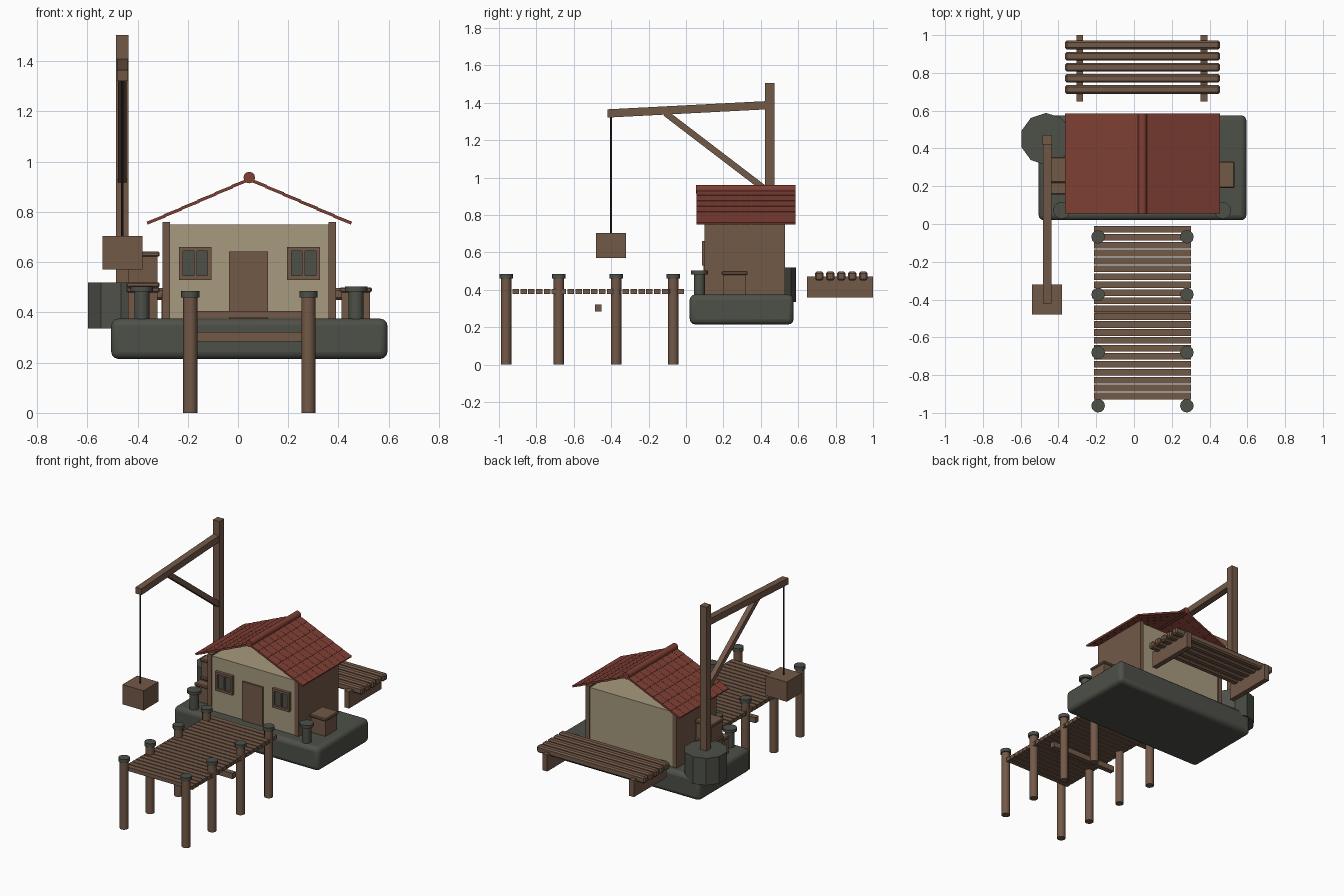
import bpy, math
from mathutils import Vector

cube = bpy.data.objects.get("Cube")
if cube:
    bpy.data.objects.remove(cube, do_unlink=True)


def material(name, r, g, b):
    m = bpy.data.materials.new(name)
    m.use_nodes = True
    m.diffuse_color = (r, g, b, 1)
    m.node_tree.nodes["Principled BSDF"].inputs["Base Color"].default_value = (r, g, b, 1)
    return m


WOOD = material("brown wood", .17, .10, .064)
PLASTER = material("beige plaster", .39, .325, .21)
TILE = material("red tile", .21, .05, .034)
STONE = material("dark grey stone", .075, .08, .065)
ROPE = material("dark rope", .025, .023, .02)


def finish(name, mat, bevel=0, segments=1):
    ob = bpy.context.object
    ob.name = name
    ob.data.materials.append(mat)
    if bevel:
        mod = ob.modifiers.new("Bevel", "BEVEL")
        mod.width, mod.segments = bevel, segments
    return ob


def box(name, x, y, z, mat, bevel=0, segments=1):
    """Box from (min, max) pairs on each axis."""
    bpy.ops.mesh.primitive_cube_add(size=1, location=[sum(p) / 2 for p in (x, y, z)])
    ob = bpy.context.object
    ob.scale = [p[1] - p[0] for p in (x, y, z)]
    bpy.ops.object.transform_apply(location=False, rotation=False, scale=True)
    return finish(name, mat, bevel, segments)


def rod(name, x, y, z, radius, mat, sides=12, smooth=True):
    """Upright cylinder between the two heights in z."""
    bpy.ops.mesh.primitive_cylinder_add(vertices=sides, radius=radius, depth=z[1] - z[0],
                                        location=(x, y, sum(z) / 2))
    ob = finish(name, mat)
    if smooth:
        bpy.ops.object.shade_smooth_by_angle(angle=math.radians(35))
    return ob


def beam(name, start, end, width, mat):
    """Square timber between two points."""
    a, b = Vector(start), Vector(end)
    ob = box(name, (-width / 2, width / 2), (-width / 2, width / 2),
             (-(b - a).length / 2, (b - a).length / 2), mat)
    ob.location = (a + b) / 2
    ob.rotation_euler = (-math.atan2((b - a).y, (b - a).z), 0, 0)
    return ob


def crate(name, x, y, z):
    box(name, x, y, (z[0], z[1] - .02), WOOD)
    box(name + "_lid", (x[0] - .008, x[1] + .008), (y[0] - .008, y[1] + .008),
        (z[1] - .02, z[1]), WOOD, .005)


# Stone island
base = box("stone_base", (-.505, .595), (.02, .575), (.215, .375), STONE, .028, 3)
bpy.ops.object.shade_smooth_by_angle(angle=math.radians(35))

# House walls and timber ends
box("house_walls", (-.27, .36), (.106, .524), (.375, .75), PLASTER)
for side, x in (("right", -.30), ("left", .36)):
    box(side + "_timber_wall", (x, x + .03), (.10, .53), (.375, .76), WOOD)
box("door", (-.035, .12), (.094, .108), (.375, .642), WOOD)

# Windows
for side, cx in (("right", -.17), ("left", .261)):
    box(side + "_window_pane", (cx - .052, cx + .052), (.099, .107), (.545, .645), STONE)
    for i, s in enumerate((-1, 1)):
        x, z = cx + s * .057, .595 + s * .057
        box(f"{side}_window_jamb_{i}", (x - .008, x + .008), (.086, .107), (.53, .66), WOOD)
        box(f"{side}_window_rail_{i}", (cx - .05, cx + .05), (.086, .107), (z - .008, z + .008), WOOD)
    box(side + "_window_mullion", (cx - .006, cx + .006), (.088, .107), (.54, .65), WOOD)

# Tiled roof: each slope is a grid of thin overlapping tiles
RIDGE_X, RIDGE_Z, HALF, DROP = .045, .93, .405, .175
ROWS, COLS = 6, 9
slope = math.atan2(DROP, HALF)
length = math.hypot(DROP, HALF) / ROWS
pitch = .53 / COLS
for side, s in (("right", -1), ("left", 1)):
    for r in range(ROWS):
        t = (r + .5) / ROWS
        for c in range(COLS):
            y = .055 + pitch * (c + .5)
            ob = box(f"{side}_roof_tile", (-length * .52, length * .52),
                     (-pitch * .49, pitch * .49), (-.006, .006), TILE)
            ob.location = (RIDGE_X + s * HALF * t, y, RIDGE_Z - DROP * t)
            ob.rotation_euler = (0, s * (slope - .03), 0)
    # Sheet closing the joints between tiles
    sheet = box(side + "_roof_sheet", (-length * ROWS / 2, length * ROWS / 2),
                (-.264, .264), (-.004, .004), TILE)
    sheet.location = (RIDGE_X + s * HALF / 2, .32, RIDGE_Z - DROP / 2)
    sheet.rotation_euler = (0, s * slope, 0)
ridge = rod("roof_ridge", 0, 0, (-.266, .266), .023, TILE)
ridge.location = (RIDGE_X, .32, .937)
ridge.rotation_euler = (math.pi / 2, 0, 0)

# Mooring bollards
for side, x in (("right", -.383), ("left", .47)):
    rod(side + "_bollard", x, .072, (.37, .485), .03, STONE)
    rod(side + "_bollard_cap", x, .072, (.483, .503), .045, STONE)

# Storage crates beside the house
crate("left_crate", (.413, .525), (.198, .322), (.375, .5))
crate("lower_crate_front", (-.437, -.32), (.165, .215), (.375, .5))
crate("lower_crate", (-.437, -.32), (.228, .347), (.375, .52))
crate("upper_crate", (-.437, -.32), (.228, .347), (.52, .642))

# Crane
rod("crane_footing", -.465, .45, (.335, .52), .138, STONE, 10, False)
box("crane_post", (-.485, -.435), (.422, .472), (.5, 1.505), WOOD)
beam("crane_boom", (-.46, -.42, 1.343), (-.46, .45, 1.388), .044, WOOD)
beam("crane_brace", (-.46, -.11, 1.345), (-.46, .44, .925), .034, WOOD)
rod("crane_rope", -.46, -.4, (.7, 1.33), .005, ROPE, 8)
box("hanging_crate", (-.54, -.38), (-.48, -.32), (.57, .705), WOOD)

# Pier
for side, x in (("right", -.19), ("left", .28)):
    for i, y in enumerate((-.962, -.68, -.373, -.068)):
        rod(f"{side}_pile_{i}", x, y, (0, .465), .028, WOOD)
        rod(f"{side}_pile_cap_{i}", x, y, (.46, .485), .036, STONE)
PLANKS = 22
step = .925 / PLANKS
for i in range(PLANKS):
    y = -.928 + step * i
    box(f"pier_plank_{i}", (-.212, .302), (y, y + step - .007), (.379, .405), WOOD)
box("pier_cross_beam", (-.21, .3), (-.487, -.452), (.284, .322), WOOD)

# Rear landing stage
for side, x in (("right", -.287), ("left", .37)):
    box(side + "_landing_beam", (x - .018, x + .018), (.648, 1.0), (.358, .472), WOOD)
for i in range(5):
    y = .712 + .0588 * i
    box(f"landing_slat_{i}", (-.365, .455), (y - .023, y + .023), (.45, .497), WOOD, .009)
